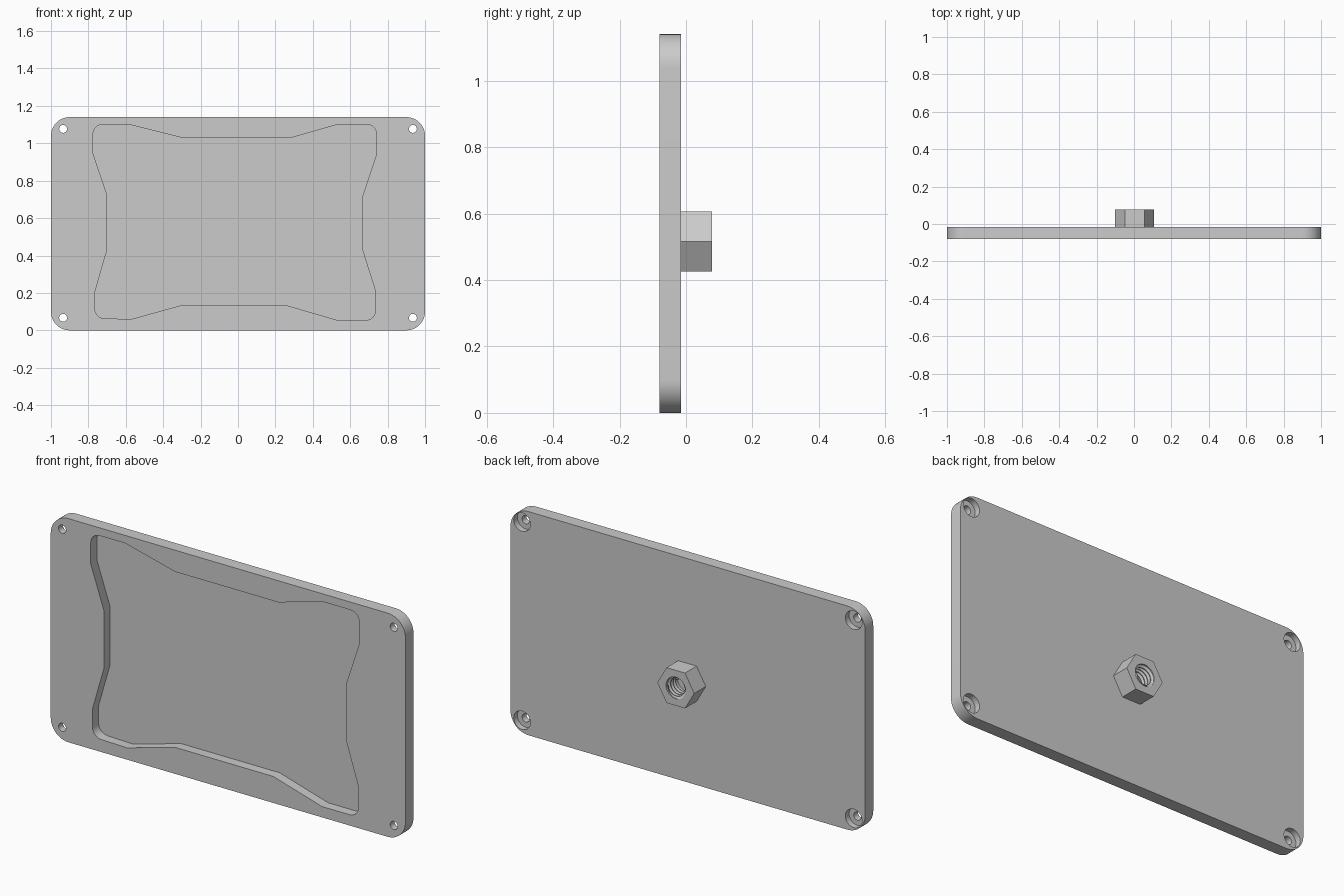
import bpy, bmesh, math
from math import pi, cos, sin
from mathutils import Vector

if "Cube" in bpy.data.objects:
    bpy.data.objects.remove(bpy.data.objects["Cube"])

FRONT, BACK, NUT_END = -0.08, -0.015, 0.078
HEIGHT, NUT_X, NUT_Z = 1.14, 0.003, 0.516

grey = bpy.data.materials.new("plain grey")
grey.use_nodes = True
grey.diffuse_color = (0.6, 0.6, 0.6, 1)
grey.node_tree.nodes["Principled BSDF"].inputs["Base Color"].default_value = grey.diffuse_color


def finish(name, bm):
    bmesh.ops.recalc_face_normals(bm, faces=bm.faces)
    mesh = bpy.data.meshes.new(name)
    bm.to_mesh(mesh)
    bm.free()
    mesh.materials.append(grey)
    obj = bpy.data.objects.new(name, mesh)
    bpy.context.collection.objects.link(obj)
    return obj


def prism(name, outline, y0, y1):
    """Extrude an x-z outline along y."""
    bm = bmesh.new()
    face = bm.faces.new([bm.verts.new((x, y0, z)) for x, z in outline])
    ext = bmesh.ops.extrude_face_region(bm, geom=[face])["geom"]
    bmesh.ops.translate(bm, vec=(0, y1 - y0, 0),
                        verts=[v for v in ext if isinstance(v, bmesh.types.BMVert)])
    return finish(name, bm)


def circle(x, z, r, n):
    return [(x + r * cos(2 * pi * i / n), z + r * sin(2 * pi * i / n)) for i in range(n)]


def rounded(points, corners, r, steps):
    """Replace the listed corners of an outline by arcs of about radius r."""
    out = []
    for i, p in enumerate(points):
        p = Vector(p)
        if i not in corners:
            out.append(p)
            continue
        a = (Vector(points[i - 1]) - p).normalized() * r
        b = (Vector(points[(i + 1) % len(points)]) - p).normalized() * r
        for k in range(steps + 1):
            t = pi / 2 * k / steps
            out.append(p + a * (1 - sin(t)) + b * (1 - cos(t)))
    return out


def cut(obj, cutters):
    for c in cutters:
        mod = obj.modifiers.new("cut", 'BOOLEAN')
        mod.operation, mod.solver, mod.object = 'DIFFERENCE', 'EXACT', c
        bpy.context.view_layer.objects.active = obj
        bpy.ops.object.modifier_apply(modifier=mod.name)
        bpy.data.objects.remove(c)


def smooth(obj):
    bpy.ops.object.select_all(action='DESELECT')
    obj.select_set(True)
    bpy.context.view_layer.objects.active = obj
    bpy.ops.object.shade_smooth_by_angle(angle=math.radians(25))


# Cover plate with rounded corners
rect = [(-1, 0), (1, 0), (1, HEIGHT), (-1, HEIGHT)]
plate = prism("cover_plate", rounded(rect, range(4), 0.1, 12), FRONT, BACK)

# Shallow front pocket with waisted sides
pocket_outline = [
    (-0.775, 1.10), (-0.58, 1.10), (-0.30, 1.03), (0.285, 1.03), (0.53, 1.10),
    (0.74, 1.10), (0.74, 0.94), (0.665, 0.715), (0.665, 0.43), (0.735, 0.21),
    (0.735, 0.055), (0.53, 0.055), (0.255, 0.135), (-0.30, 0.135), (-0.57, 0.06),
    (-0.765, 0.065), (-0.765, 0.205), (-0.70, 0.43), (-0.70, 0.725), (-0.775, 0.945)]
cutters = [prism("pocket_cutter", rounded(pocket_outline, (0, 5, 10, 15), 0.05, 6),
                 FRONT - 0.05, FRONT + 0.05)]

# Corner screw holes, counterbored from the back
for x in (-0.935, 0.935):
    for z in (0.067, HEIGHT - 0.063):
        cutters.append(prism("hole_cutter", circle(x, z, 0.021, 32), FRONT - 0.05, BACK + 0.05))
        cutters.append(prism("counterbore_cutter", circle(x, z, 0.047, 40), BACK - 0.03, BACK + 0.05))
cut(plate, cutters)
smooth(plate)

# Hexagonal nut on the back
nut = prism("hex_nut", circle(NUT_X, NUT_Z, 0.104, 6), BACK, NUT_END)
cut(nut, [prism("bore_cutter", circle(NUT_X, NUT_Z, 0.055, 48), BACK + 0.001, NUT_END + 0.05)])
smooth(nut)

# Helical thread ridge inside the nut
bm = bmesh.new()
pitch, turns, seg = 0.02, 4, 40
rings = []
for i in range(turns * seg + 1):
    a = 2 * pi * i / seg
    y = BACK + 0.011 + pitch * i / seg
    rings.append([bm.verts.new((NUT_X + r * cos(a), y + dy, NUT_Z + r * sin(a)))
                  for r, dy in ((0.0555, -0.009), (0.044, -0.002), (0.044, 0.002), (0.0555, 0.009))])
for p, q in zip(rings, rings[1:]):
    for k in range(4):
        j = (k + 1) % 4
        bm.faces.new((p[k], p[j], q[j], q[k]))
bm.faces.new(rings[0])
bm.faces.new(rings[-1])
# Trim the ridge flush with the end of the nut
bmesh.ops.bisect_plane(bm, geom=bm.verts[:] + bm.edges[:] + bm.faces[:],
                       plane_co=(0, NUT_END, 0), plane_no=(0, 1, 0), clear_outer=True)
smooth(finish("nut_thread", bm))
